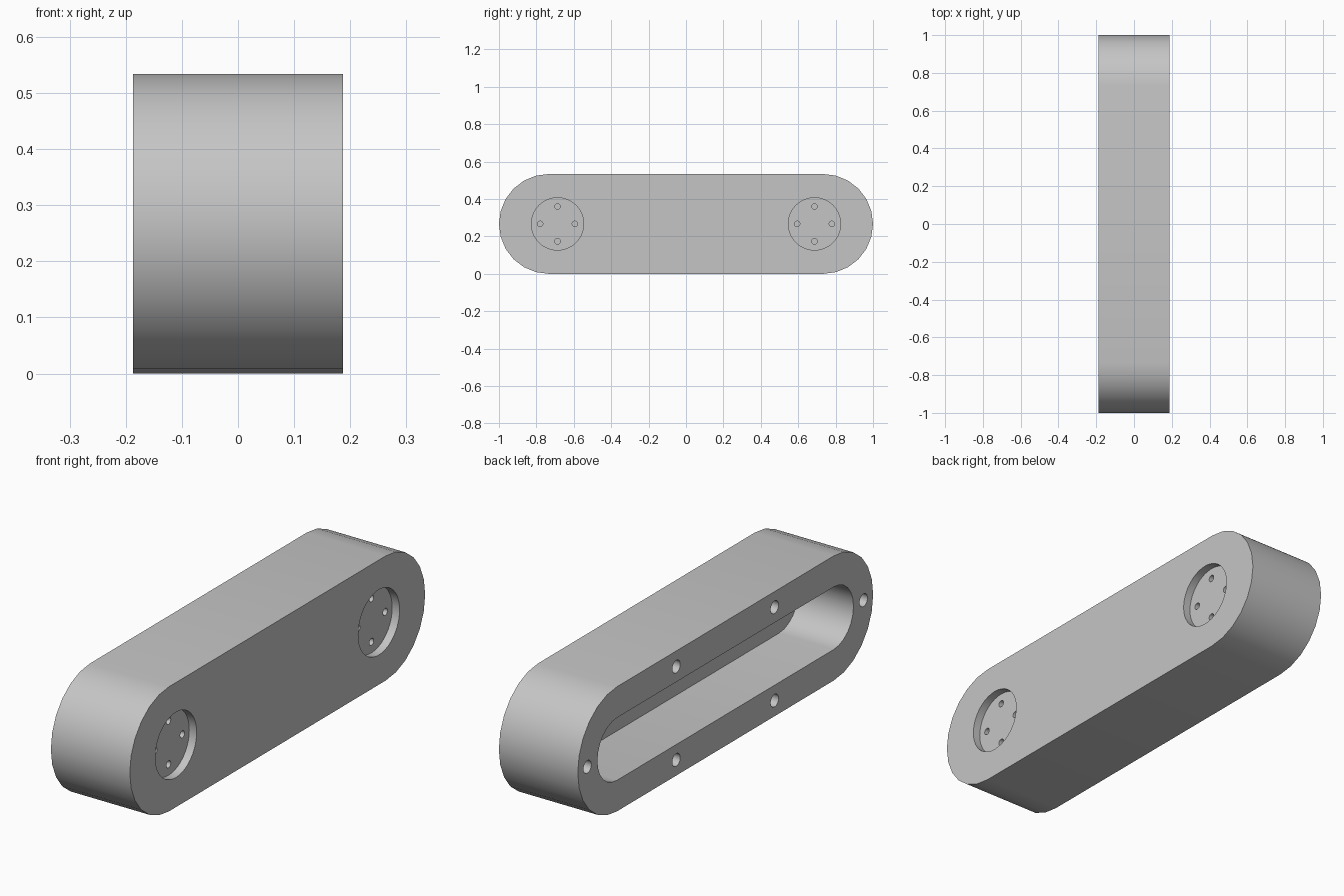
import bpy
import math

default = bpy.data.objects.get("Cube")
if default:
    bpy.data.objects.remove(default, do_unlink=True)

HALF_W, R, END = 0.187, 0.267, 0.733   # half width, end radius, end-centre offset
MID = R                                # height of the centre line

grey = bpy.data.materials.new("plain grey")
grey.use_nodes = True
colour = (0.56, 0.56, 0.56, 1)
grey.diffuse_color = colour
grey.node_tree.nodes["Principled BSDF"].inputs["Base Color"].default_value = colour


def slot_outline(radius, steps):
    """Stadium outline in (y, z), counter-clockwise."""
    points = []
    for side in (1, -1):
        for i in range(steps + 1):
            a = math.pi * (i / steps - 0.5)
            points.append((side * (END + radius * math.cos(a)),
                           MID + side * radius * math.sin(a)))
    return points


def circle_outline(y, z, radius, steps):
    return [(y + radius * math.cos(math.tau * i / steps),
             z + radius * math.sin(math.tau * i / steps)) for i in range(steps)]


def prism(name, outline, x0, x1):
    """Extrude a (y, z) outline from x0 to x1."""
    n = len(outline)
    verts = [(x, y, z) for x in (x0, x1) for y, z in outline]
    faces = [list(range(n))[::-1], list(range(n, 2 * n))]
    faces += [(i, (i + 1) % n, n + (i + 1) % n, n + i) for i in range(n)]
    mesh = bpy.data.meshes.new(name)
    mesh.from_pydata(verts, [], faces)
    mesh.materials.append(grey)
    obj = bpy.data.objects.new(name, mesh)
    bpy.context.collection.objects.link(obj)
    return obj


body = prism("arm_body", slot_outline(R, 12), -HALF_W, HALF_W)


def cut(outline, x0, x1):
    """Subtract an extruded outline from the body."""
    cutter = prism("cutter", outline, x0, x1)
    mod = body.modifiers.new("cut", 'BOOLEAN')
    mod.operation = 'DIFFERENCE'
    mod.solver = 'EXACT'
    mod.object = cutter
    bpy.context.view_layer.objects.active = body
    bpy.ops.object.modifier_apply(modifier=mod.name)
    bpy.data.objects.remove(cutter, do_unlink=True)


OUT = HALF_W + 0.1
RECESS = HALF_W - 0.035

# Long open cavity on the -x side
cut(slot_outline(0.134, 12), -OUT, -HALF_W + 0.26)

# Blind screw holes around the cavity rim
rim_holes = [(s * 0.935, 0) for s in (1, -1)]
rim_holes += [(s * 0.333, t * 0.2) for s in (1, -1) for t in (1, -1)]
for y, dz in rim_holes:
    cut(circle_outline(y, MID + dz, 0.027, 24), -OUT, 0)

# Round recesses on the +x side, each with four small blind holes
for side in (1, -1):
    yc = side * 0.687
    cut(circle_outline(yc, MID, 0.14, 40), RECESS, OUT)
    for k in range(4):
        a = k * math.pi / 2
        cut(circle_outline(yc + 0.093 * math.cos(a), MID + 0.093 * math.sin(a), 0.015, 16),
            RECESS - 0.05, OUT)

bpy.ops.object.select_all(action='DESELECT')
body.select_set(True)
bpy.context.view_layer.objects.active = body
bpy.ops.object.shade_smooth_by_angle(angle=math.radians(30))
